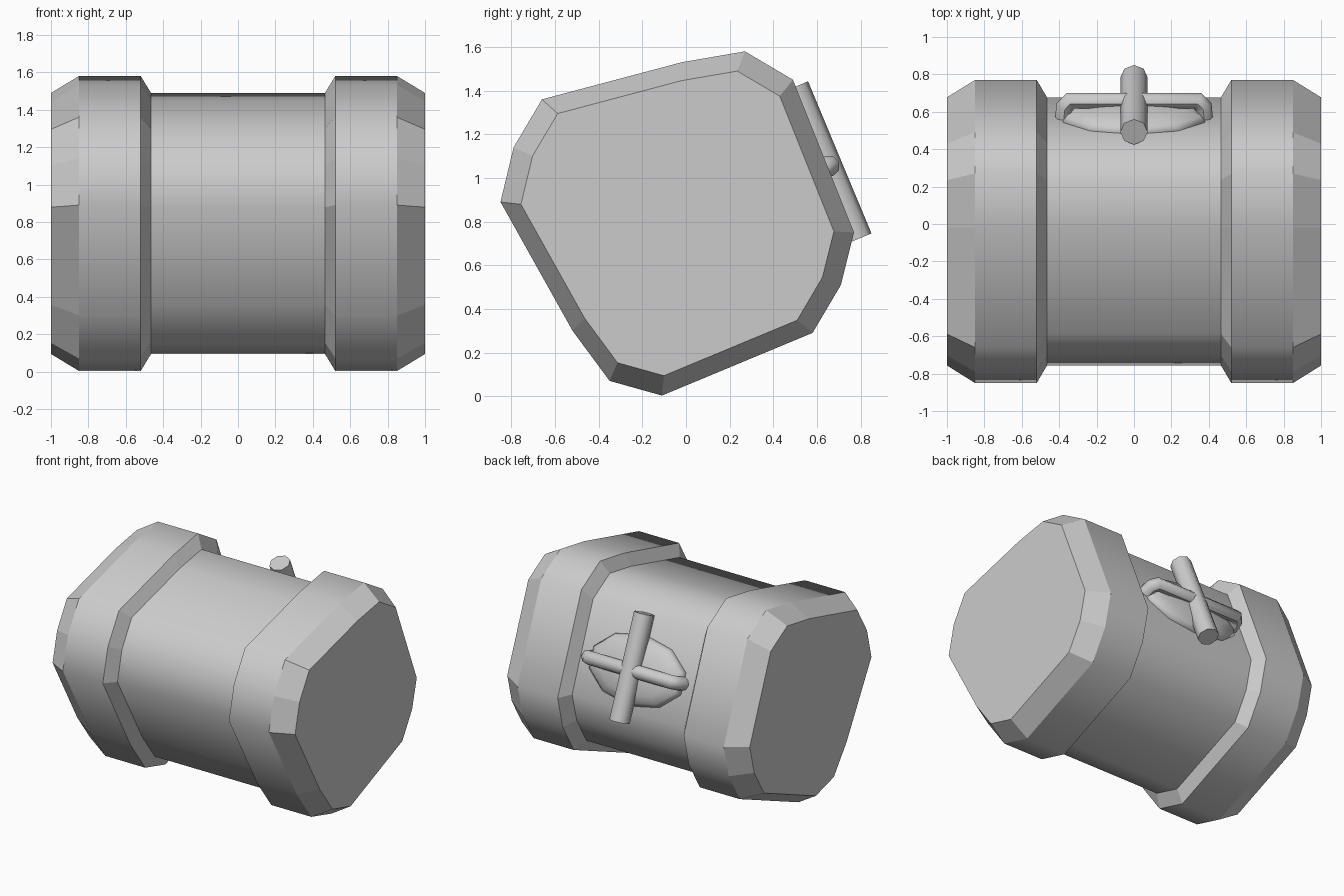
import bpy, bmesh
from mathutils import Matrix, Vector

if "Cube" in bpy.data.objects:
    bpy.data.objects.remove(bpy.data.objects["Cube"])

# Rounded-square cross-section (y, z), tilted in the side view
PROFILE = [(.27, 1.58), (-.02, 1.53), (-.66, 1.36), (-.79, 1.14), (-.85, .89),
           (-.52, .30), (-.35, .07), (-.11, .003), (.58, .29), (.71, .51),
           (.77, .75), (.49, 1.45)]
CY, CZ = -.035, .795
IN, OUT = .885, 1.0

# Side-face frame: across, along the slope, outward
V = Vector((0, -.385, .923)).normalized()
N = Vector((0, .923, .385)).normalized()
CENTRE = Vector((0, .572, 1.02))
M = Matrix.Translation(CENTRE) @ Matrix(((-1, 0, 0), (0, V.y, N.y), (0, V.z, N.z))).to_4x4()


def finish(name, bm):
    bmesh.ops.recalc_face_normals(bm, faces=bm.faces)
    mesh = bpy.data.meshes.new(name)
    bm.to_mesh(mesh)
    bm.free()
    ob = bpy.data.objects.new(name, mesh)
    bpy.context.collection.objects.link(ob)
    return ob


def loft(name, stations):
    """Skin scaled profiles at (x, scale, smooth strip to next)."""
    bm = bmesh.new()
    rings = [[bm.verts.new((x, CY + (y - CY) * s, CZ + (z - CZ) * s))
              for y, z in PROFILE] for x, s, _ in stations]
    n = len(PROFILE)
    for a, b, st in zip(rings, rings[1:], stations):
        for i in range(n):
            f = bm.faces.new((a[i], a[(i + 1) % n], b[(i + 1) % n], b[i]))
            f.smooth = st[2]
    bm.faces.new(rings[0])
    bm.faces.new(rings[-1])
    return finish(name, bm)


# Hammer-like body: chamfered end heads joined by a narrower barrel
loft("head_body", [(-1, IN, False), (-.85, OUT, True), (-.52, OUT, False),
                   (-.465, IN, True), (.465, IN, False), (.52, OUT, True),
                   (.85, OUT, False), (1, IN, False)])

# Low domed boss under the cross
bm = bmesh.new()
bmesh.ops.create_uvsphere(bm, u_segments=10, v_segments=8, radius=1)
bm.transform(M @ Matrix.Diagonal((.40, .25, .085, 1)))
for f in bm.faces:
    f.smooth = True
finish("boss", bm)


def rod(name, pts, radius):
    """Round bar through points given in the side-face frame."""
    cu = bpy.data.curves.new(name, 'CURVE')
    cu.dimensions = '3D'
    cu.bevel_depth = radius
    cu.bevel_resolution = 2
    cu.use_fill_caps = True
    sp = cu.splines.new('POLY')
    sp.points.add(len(pts) - 1)
    for p, co in zip(sp.points, pts):
        p.co = (*(M @ Vector(co)), 1)
    ob = bpy.data.objects.new(name, cu)
    bpy.context.collection.objects.link(ob)
    bpy.ops.object.select_all(action='DESELECT')
    ob.select_set(True)
    bpy.context.view_layer.objects.active = ob
    bpy.ops.object.convert(target='MESH')
    bpy.ops.object.shade_smooth_by_angle(angle=.8)


# Cross: upright bar and a bar with ends bent back to the body
rod("cross_upright", [(0, -.36, .078), (0, .395, .078)], .073)
rod("cross_bar", [(-.375, 0, -.02), (-.37, 0, .06), (-.34, 0, .095),
                  (.34, 0, .095), (.37, 0, .06), (.375, 0, -.02)], .048)
